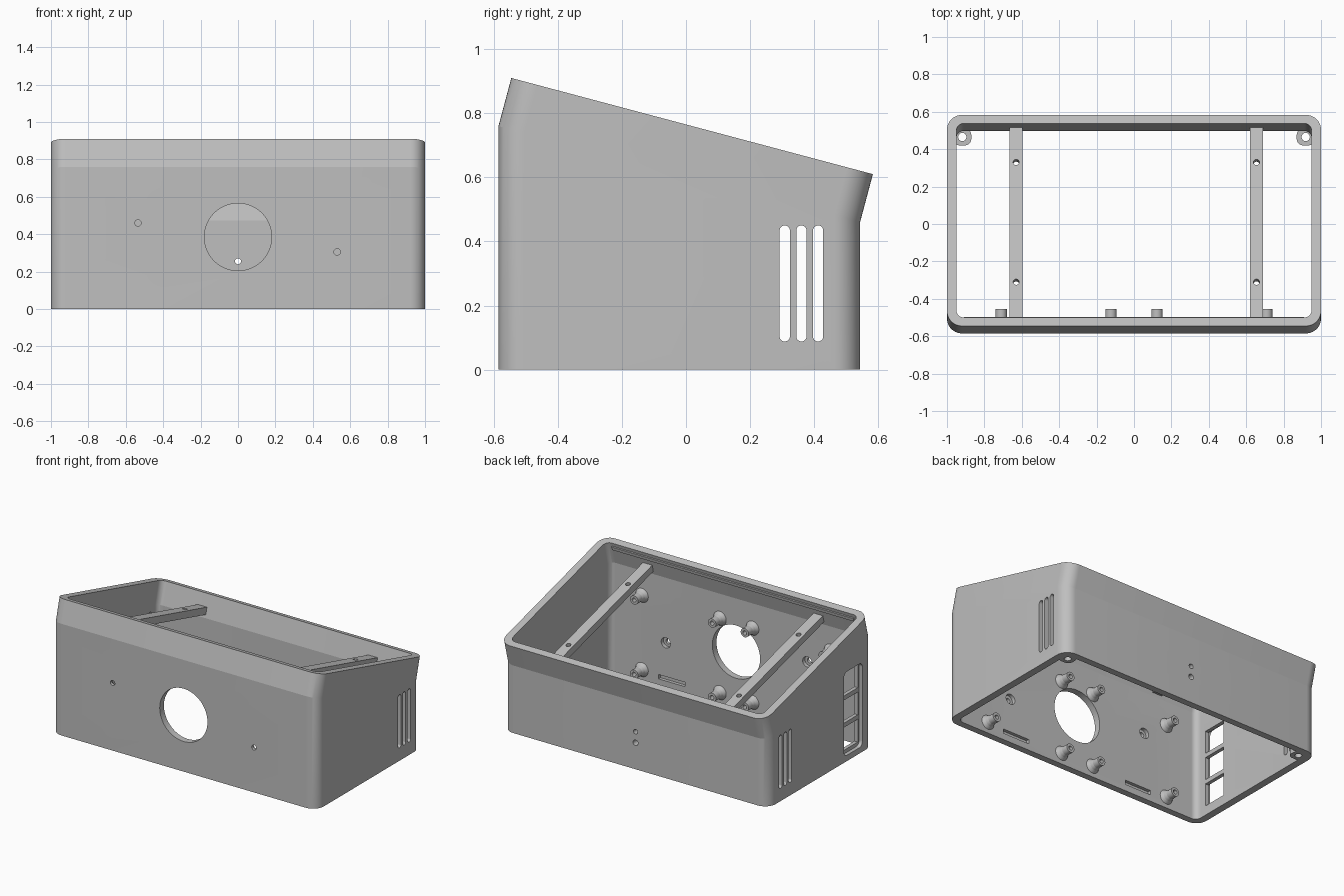
import bpy, bmesh, math
from mathutils import Matrix, Vector

cube = bpy.data.objects.get("Cube")
if cube:
    bpy.data.objects.remove(cube)

grey = bpy.data.materials.new("grey plastic")
grey.use_nodes = True
grey.diffuse_color = (0.52, 0.52, 0.52, 1)
grey.node_tree.nodes["Principled BSDF"].inputs["Base Color"].default_value = (0.52, 0.52, 0.52, 1)

TILT = 0.266           # fall of the sloping top per unit of depth
FRONT, BACK = -0.585, 0.543
WALL = 0.045
parts = []


def rounded(u0, u1, v0, v1, r, n=10):
    """Rounded rectangle outline."""
    pts = []
    corners = ((u1 - r, v1 - r), (u0 + r, v1 - r), (u0 + r, v0 + r), (u1 - r, v0 + r))
    for k, (u, v) in enumerate(corners):
        for i in range(n + 1):
            a = math.pi / 2 * (k + i / n)
            pts.append((u + r * math.cos(a), v + r * math.sin(a)))
    return pts


def disc(u, v, r, n=40):
    return [(u + r * math.cos(2 * math.pi * i / n), v + r * math.sin(2 * math.pi * i / n))
            for i in range(n)]


def box(u0, u1, v0, v1):
    return [(u0, v0), (u1, v0), (u1, v1), (u0, v1)]


def ring(pts, axis, w):
    """Place a flat outline at distance w along an axis."""
    place = {"x": lambda u, v: (w, u, v), "y": lambda u, v: (u, w, v), "z": lambda u, v: (u, v, w)}
    return [place[axis](u, v) for u, v in pts]


def loft(name, rings, closed=False):
    bm = bmesh.new()
    loops = [[bm.verts.new(p) for p in r] for r in rings]
    pairs = list(zip(loops, loops[1:]))
    if closed:
        pairs.append((loops[-1], loops[0]))
    else:
        bm.faces.new(loops[0])
        bm.faces.new(loops[-1])
    for a, b in pairs:
        for i in range(len(a)):
            j = (i + 1) % len(a)
            bm.faces.new((a[i], a[j], b[j], b[i]))
    bmesh.ops.remove_doubles(bm, verts=bm.verts, dist=1e-5)
    bmesh.ops.recalc_face_normals(bm, faces=bm.faces)
    mesh = bpy.data.meshes.new(name)
    bm.to_mesh(mesh)
    bm.free()
    mesh.materials.append(grey)
    ob = bpy.data.objects.new(name, mesh)
    bpy.context.collection.objects.link(ob)
    return ob


def extrude(name, pts, axis, lo, hi):
    return loft(name, [ring(pts, axis, lo), ring(pts, axis, hi)])


def part(ob):
    parts.append(ob)
    return ob


def cut(target, pts, axis, lo, hi, turn=None):
    """Cut an extruded outline out of a part."""
    tool = extrude("cutter", pts, axis, lo, hi)
    tool.hide_render = True
    if turn:
        tool.data.transform(turn)
    mod = target.modifiers.new("cut", "BOOLEAN")
    mod.operation = "DIFFERENCE"
    mod.solver = "EXACT"
    mod.object = tool
    bpy.context.view_layer.objects.active = target
    bpy.ops.object.modifier_apply(modifier=mod.name)
    bpy.data.objects.remove(tool)


# Case: open sleeve whose upper band leans back at right angles to the slope
def case_rings(outline):
    mid = [Vector((x, y, 0.76 - TILT * (y - FRONT))) for x, y in outline]
    return [ring(outline, "z", 0), mid, [p + Vector((0, 0.04, 0.15)) for p in mid]]


outer = case_rings(rounded(-1, 1, FRONT, BACK, 0.08))
inner = case_rings(rounded(-0.95, 0.95, FRONT + WALL, BACK - WALL, 0.04))
case = part(loft("case", outer + inner[::-1], closed=True))

# Round front opening and the two counterbored screw holes
cut(case, disc(0, 0.385, 0.18, 64), "y", -0.7, -0.45)
for x, z in ((-0.535, 0.46), (0.53, 0.305)):
    cut(case, disc(x, z, 0.017), "y", -0.7, -0.45)
    cut(case, disc(x, z, 0.035), "y", -0.565, -0.45)

# Shallow strap slots inside the front wall
for x in (-0.485, 0.485):
    cut(case, box(x - 0.1, x + 0.1, 0.045, 0.075), "y", -0.562, -0.5)

# Two small holes in the back wall
for z, r in ((0.255, 0.016), (0.18, 0.019)):
    cut(case, disc(0, z, r), "y", 0.4, 0.7)

# Vent slots through both side walls
for y in (0.308, 0.36, 0.412):
    cut(case, rounded(y - 0.016, y + 0.016, 0.088, 0.45, 0.016), "x", -1.2, 1.2)

# Recessed socket panel with three openings in one side wall
cut(case, rounded(-0.47, -0.27, 0.04, 0.61, 0.035), "x", -1.2, -0.975)
for z in (0.065, 0.25, 0.435):
    cut(case, box(-0.455, -0.285, z, z + 0.155), "x", -1.2, -0.9)

# Sloping cross rails, each with two screw holes
for name, x in (("right_rail", -0.63), ("left_rail", 0.655)):
    def top(y):
        return 0.81 - TILT * (y + 0.5)
    ends = (-0.545, 0.53)
    side = [(y, top(y)) for y in ends] + [(y, top(y) - 0.05) for y in ends[::-1]]
    rail = part(extrude(name, side, "x", x - 0.035, x + 0.035))
    for y in (-0.31, 0.33):
        turn = Matrix.Translation((x, y, top(y))) @ Matrix.Rotation(-math.atan(TILT), 4, "X")
        cut(rail, disc(0, 0, 0.016), "z", -0.2, 0.2, turn)

# Narrow lip inside the front rim
part(extrude("front_lip", [(-0.54, 0.86), (-0.503, 0.85), (-0.498, 0.872), (-0.53, 0.88)],
             "x", -0.91, 0.91))

# Hollow standoffs with flared feet on the inside of the front wall
for x in (-0.71, -0.123, 0.123, 0.71):
    for z in (0.075, 0.58):
        steps = ((0.048, -0.55), (0.048, -0.54), (0.036, -0.52), (0.03, -0.5),
                 (0.03, -0.455), (0.014, -0.455), (0.014, -0.53))
        part(loft("standoff", [ring(disc(x, z, r), "y", y) for r, y in steps]))

# Screw tabs in the bottom back corners
for name, s in (("right_tab", -1), ("left_tab", 1)):
    u0, u1 = sorted((s * 0.87, s * 0.965))
    tab = part(extrude(name, rounded(u0, u1, 0.42, 0.512, 0.035), "z", 0, 0.05))
    cut(tab, disc(s * 0.918, 0.465, 0.022), "z", -0.1, 0.2)

# Smooth the curves and keep the edges and folds sharp
bpy.ops.object.select_all(action="DESELECT")
for ob in parts:
    ob.select_set(True)
bpy.context.view_layer.objects.active = case
bpy.ops.object.shade_smooth_by_angle(angle=math.radians(12))
